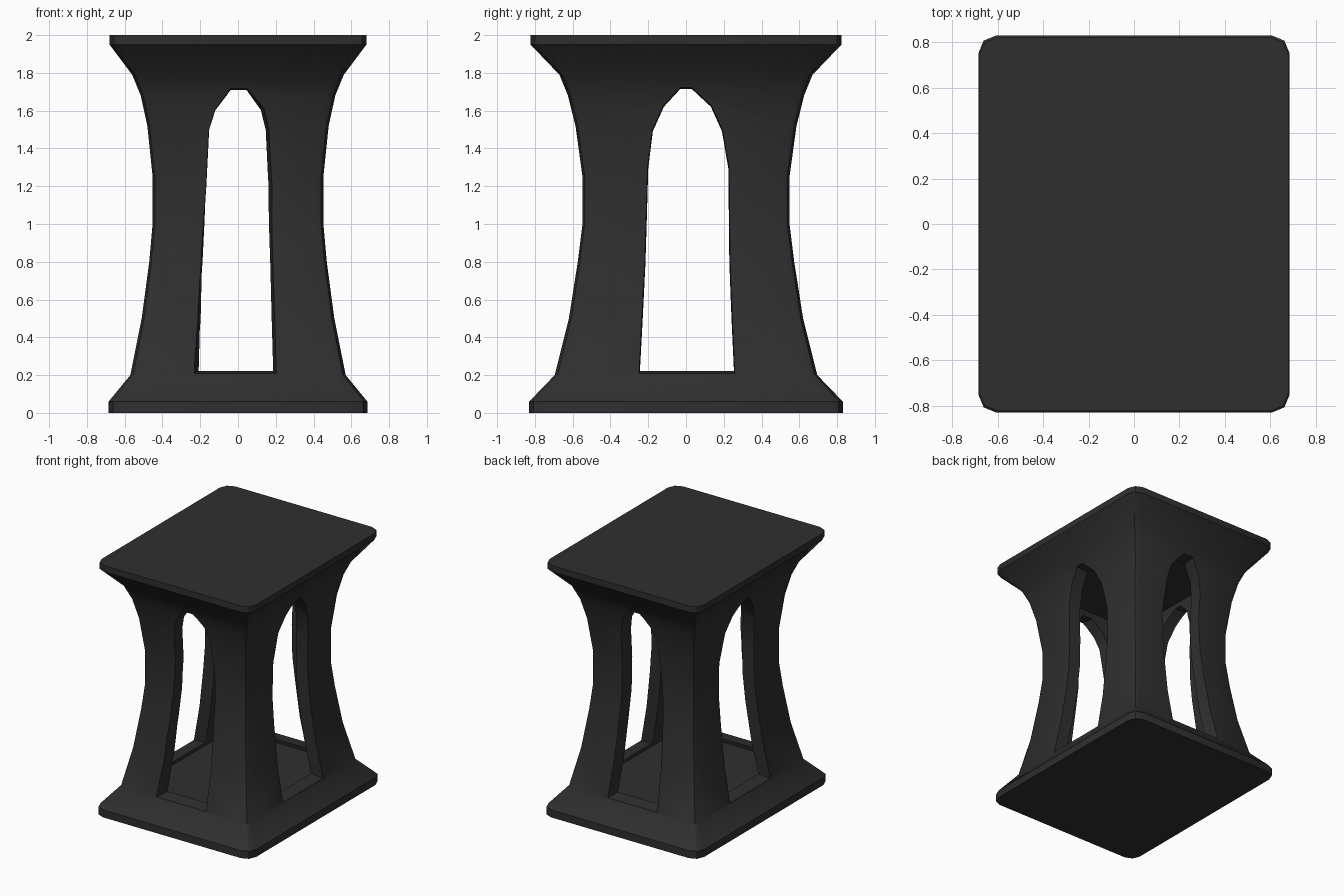
import bpy, bmesh, math
from mathutils import Vector

if "Cube" in bpy.data.objects:
    bpy.data.objects.remove(bpy.data.objects["Cube"], do_unlink=True)

charcoal = bpy.data.materials.new("charcoal")
charcoal.use_nodes = True
COLOUR = (0.028, 0.028, 0.028, 1)
charcoal.diffuse_color = COLOUR
charcoal.node_tree.nodes["Principled BSDF"].inputs["Base Color"].default_value = COLOUR

# Flared outline: height, half width, half depth, corner radius
OUTLINE = [(0, .685, .83, .08), (.06, .685, .83, .08), (.2, .57, .695, .05),
           (.5, .51, .62, .045), (.8, .47, .573, .04), (1, .452, .548, .04),
           (1.25, .452, .548, .04), (1.52, .48, .585, .04), (1.68, .515, .625, .045),
           (1.79, .56, .67, .05), (1.95, .68, .823, .08), (2, .68, .823, .08)]
WALL = .1


def half_size(z, axis):
    """Half size of the outline at a height; axis 0 is width, 1 is depth."""
    for low, high in zip(OUTLINE, OUTLINE[1:]):
        if z <= high[0]:
            t = (z - low[0]) / (high[0] - low[0])
            return low[axis + 1] + t * (high[axis + 1] - low[axis + 1])
    return OUTLINE[-1][axis + 1]


def rounded_ring(z, w, d, r):
    points = []
    for corner, (sx, sy) in enumerate([(1, 1), (-1, 1), (-1, -1), (1, -1)]):
        for step in range(3):
            a = math.radians(corner * 90 + step * 45)
            points.append(Vector((sx * (w - r) + r * math.cos(a),
                                  sy * (d - r) + r * math.sin(a), z)))
    return points


def make_object(name, bm):
    bmesh.ops.recalc_face_normals(bm, faces=bm.faces)
    mesh = bpy.data.meshes.new(name)
    bm.to_mesh(mesh)
    bm.free()
    mesh.materials.append(charcoal)
    ob = bpy.data.objects.new(name, mesh)
    bpy.context.collection.objects.link(ob)
    return ob


def loft(name, rings):
    bm = bmesh.new()
    rows = [[bm.verts.new(p) for p in ring] for ring in rings]
    n = len(rows[0])
    for a, b in zip(rows, rows[1:]):
        for i in range(n):
            j = (i + 1) % n
            bm.faces.new((a[i], a[j], b[j], b[i]))
    bm.faces.new(rows[0])
    bm.faces.new(rows[-1])
    return make_object(name, bm)


def arch_cutter(name, outer, inner, axis, side):
    """Arch-shaped block following the curved wall; rows are (height, left, right)."""
    bm = bmesh.new()
    grid = []
    for rows, offset in ((outer, .04), (inner, -WALL - .04)):
        layer = []
        for z, left, right in rows:
            out = side * (half_size(z, axis) + offset)
            pair = [(u, out, z) if axis == 1 else (out, u, z) for u in (left, right)]
            layer.append([bm.verts.new(p) for p in pair])
        grid.append(layer)
    a, b = grid
    for i in range(len(a) - 1):
        for layer in grid:
            bm.faces.new((layer[i][0], layer[i][1], layer[i + 1][1], layer[i + 1][0]))
        for s in (0, 1):
            bm.faces.new((a[i][s], a[i + 1][s], b[i + 1][s], b[i][s]))
    for i in (0, -1):
        bm.faces.new((a[i][0], a[i][1], b[i][1], b[i][0]))
    return make_object(name, bm)


# Solid body and hollow core
body = loft("pedestal_body", [rounded_ring(*row) for row in OUTLINE])
core_heights = [.19, .5, .8, 1, 1.25, 1.52, 1.68, 1.78]
cutters = [loft("hollow_core", [
    rounded_ring(z, half_size(max(z, .2), 0) - WALL, half_size(max(z, .2), 1) - WALL, .01)
    for z in core_heights])]

# Arched openings, narrowing toward the inside
front_outer = [(.205, -.24, .21), (.5, -.218, .2), (.8, -.198, .19), (1.2, -.17, .188),
               (1.5, -.155, .17), (1.61, -.12, .145), (1.72, -.04, .05)]
front_inner = [(.225, -.2, .18), (.5, -.192, .172), (.8, -.185, .165), (1.2, -.167, .155),
               (1.5, -.152, .14), (1.6, -.12, .115), (1.705, -.04, .045)]
side_outer = [(.205, -.25, .26), (.5, -.235, .247), (.8, -.22, .235), (1.3, -.205, .23),
              (1.5, -.18, .195), (1.63, -.12, .135), (1.725, -.03, .03)]
side_inner = [(max(z - .012, .225), a * .97, b * .97) for z, a, b in side_outer]
for side in (-1, 1):
    cutters.append(arch_cutter("front_arch", front_outer, front_inner, 1, side))
    cutters.append(arch_cutter("side_arch", side_outer, side_inner, 0, side))

# Cut the body, then drop the helpers
bpy.context.view_layer.objects.active = body
body.select_set(True)
for cutter in cutters:
    cutter.hide_render = True
    cut = body.modifiers.new("cut", "BOOLEAN")
    cut.operation = "DIFFERENCE"
    cut.solver = "EXACT"
    cut.object = cutter
    bpy.ops.object.modifier_apply(modifier=cut.name)
for cutter in cutters:
    bpy.data.objects.remove(cutter, do_unlink=True)

for ob in bpy.context.selected_objects:
    ob.select_set(ob == body)
bpy.ops.object.shade_smooth_by_angle(angle=math.radians(30))
